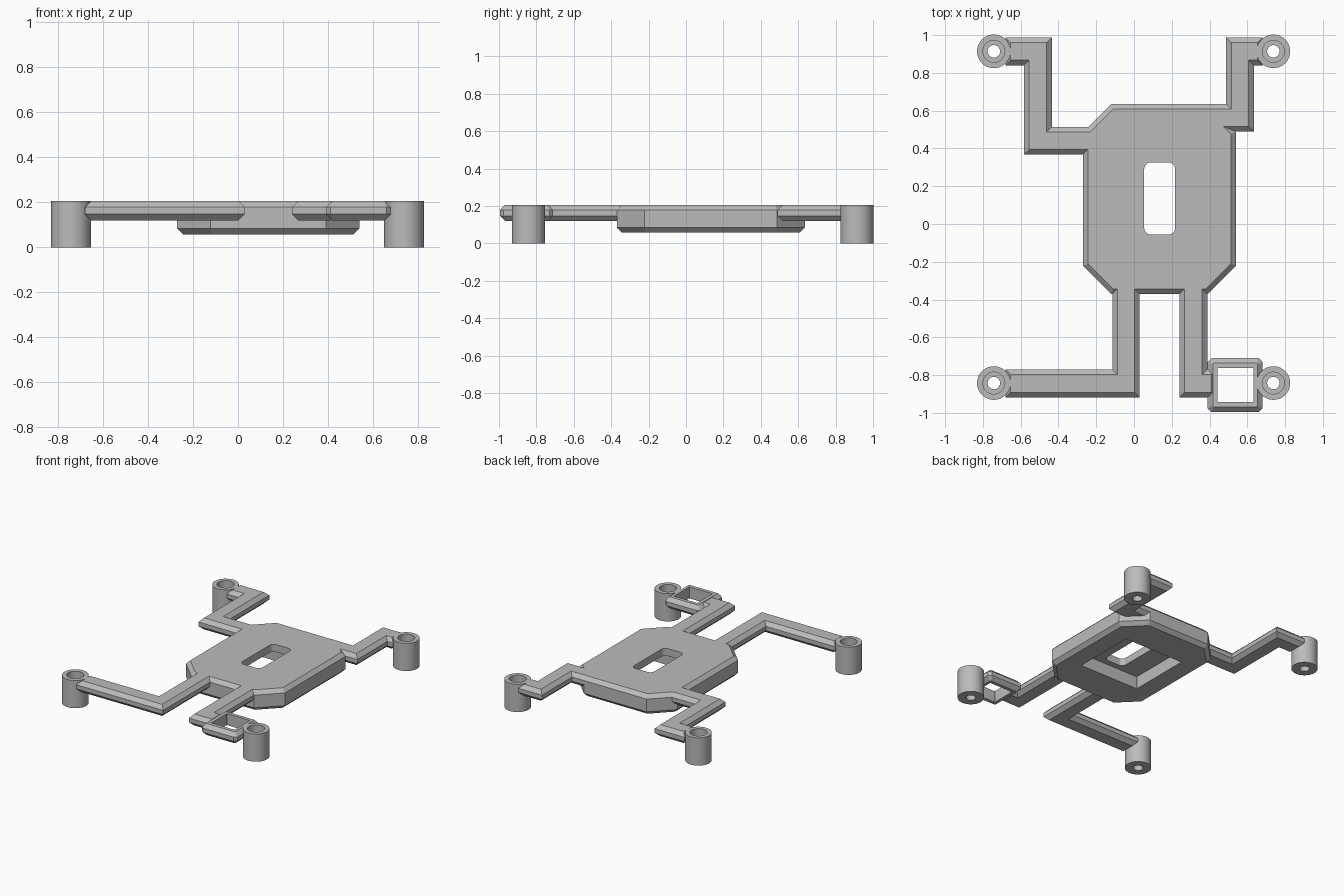
import bpy, bmesh, math
from mathutils import Vector

if "Cube" in bpy.data.objects:
    bpy.data.objects.remove(bpy.data.objects["Cube"])

grey = bpy.data.materials.new("matte_grey")
grey.use_nodes = True
grey.diffuse_color = (0.5, 0.5, 0.5, 1)
grey.node_tree.nodes["Principled BSDF"].inputs["Base Color"].default_value = (0.5, 0.5, 0.5, 1)

TOP, ARM_BASE, BODY_BASE, BEVEL = 0.205, 0.12, 0.057, 0.027


def inset(points, d):
    """Offset a counter-clockwise outline inwards with mitred corners."""
    result = []
    for i, p in enumerate(points):
        a, b, c = Vector(points[i - 1]), Vector(p), Vector(points[(i + 1) % len(points)])
        u, v = (b - a).normalized(), (c - b).normalized()
        n, m = Vector((-u.y, u.x)), Vector((-v.y, v.x))
        result.append(b + (n + m) * d / (1 + n.dot(m)))
    return result


def finish(name, bm):
    bmesh.ops.recalc_face_normals(bm, faces=bm.faces)
    mesh = bpy.data.meshes.new(name)
    bm.to_mesh(mesh)
    bm.free()
    obj = bpy.data.objects.new(name, mesh)
    bpy.context.collection.objects.link(obj)
    mesh.materials.append(grey)
    return obj


def stack(name, loops, capped=True):
    """Skin a list of equal-length vertex loops; cap the ends or close the stack."""
    bm = bmesh.new()
    rings = [[bm.verts.new(p) for p in loop] for loop in loops]
    n = len(rings[0])
    pairs = list(zip(rings, rings[1:]))
    if capped:
        bm.faces.new(rings[0][::-1])
        bm.faces.new(rings[-1])
    else:
        pairs.append((rings[-1], rings[0]))
    for low, high in pairs:
        for i in range(n):
            j = (i + 1) % n
            bm.faces.new((low[i], low[j], high[j], high[i]))
    return finish(name, bm)


def slab(name, outline, base, top=TOP, bevel=BEVEL):
    """Plate with bevelled upper and lower rims."""
    levels = [(0, base), (0, top)]
    if bevel:
        levels = [(bevel, base), (0, base + bevel), (0, top - bevel), (bevel, top)]
    return stack(name, [[(p[0], p[1], z) for p in inset(outline, d)] for d, z in levels])


def cut_rect(x0, x1, y0, y1, c):
    """Rectangle with cut corners."""
    return [(x0 + c, y0), (x1 - c, y0), (x1, y0 + c), (x1, y1 - c),
            (x1 - c, y1), (x0 + c, y1), (x0, y1 - c), (x0, y0 + c)]


def round_rect(x0, x1, y0, y1, r, steps=6):
    pts = []
    corners = [(x1 - r, y1 - r), (x0 + r, y1 - r), (x0 + r, y0 + r), (x1 - r, y0 + r)]
    for k, (cx, cy) in enumerate(corners):
        for i in range(steps + 1):
            a = math.pi / 2 * (k + i / steps)
            pts.append((cx + r * math.cos(a), cy + r * math.sin(a)))
    return pts


def carve(obj, cutter):
    mod = obj.modifiers.new("carve", "BOOLEAN")
    mod.operation, mod.solver, mod.object = "DIFFERENCE", "EXACT", cutter
    bpy.context.view_layer.objects.active = obj
    bpy.ops.object.modifier_apply(modifier=mod.name)
    bpy.data.objects.remove(cutter)


# Central plate with an underside pocket and a rounded slot
body = slab("body_plate", cut_rect(-0.27, 0.54, -0.37, 0.635, 0.148), BODY_BASE)
carve(body, slab("pocket_cutter", cut_rect(-0.108, 0.382, -0.1, 0.37, 0.002), -0.1, 0.15, 0))
carve(body, slab("slot_cutter", round_rect(0.054, 0.218, -0.056, 0.326, 0.035), 0, 0.4, 0))

# Cranked arms running from the plate to the posts
arms = {
    "front_right_arm": [(-0.68, -0.918), (0.03, -0.918), (0.03, -0.29), (-0.115, -0.29),
                        (-0.115, -0.77), (-0.68, -0.77)],
    "front_left_arm": [(0.24, -0.918), (0.437, -0.918), (0.437, -0.77), (0.388, -0.77),
                       (0.388, -0.29), (0.24, -0.29)],
    "back_right_arm": [(-0.582, 0.368), (-0.14, 0.368), (-0.14, 0.513), (-0.435, 0.513),
                       (-0.435, 0.987), (-0.68, 0.987), (-0.68, 0.84), (-0.582, 0.84)],
    "back_left_arm": [(0.3, 0.49), (0.634, 0.49), (0.634, 0.84), (0.68, 0.84),
                      (0.68, 0.987), (0.488, 0.987), (0.488, 0.635), (0.3, 0.635)],
}
for name, outline in arms.items():
    slab(name, outline, ARM_BASE)

# Square loop beside the front left post
loop = slab("square_loop", cut_rect(0.39, 0.68, -0.995, -0.71, 0.02), ARM_BASE)
carve(loop, slab("loop_cutter", cut_rect(0.442, 0.632, -0.942, -0.762, 0.001), 0, 0.4, 0))

# Counterbored posts
profile = [(0.033, 0), (0.089, 0), (0.089, TOP), (0.058, TOP), (0.058, 0.09), (0.033, 0.09)]
for x, side in ((-0.742, "right"), (0.738, "left")):
    for y, end in ((-0.842, "front"), (0.914, "back")):
        turns = [math.tau * i / 40 for i in range(40)]
        post = stack(f"{end}_{side}_post",
                     [[(x + r * math.cos(a), y + r * math.sin(a), z) for a in turns]
                      for r, z in profile], capped=False)
        bpy.ops.object.select_all(action="DESELECT")
        post.select_set(True)
        bpy.context.view_layer.objects.active = post
        bpy.ops.object.shade_smooth_by_angle()
